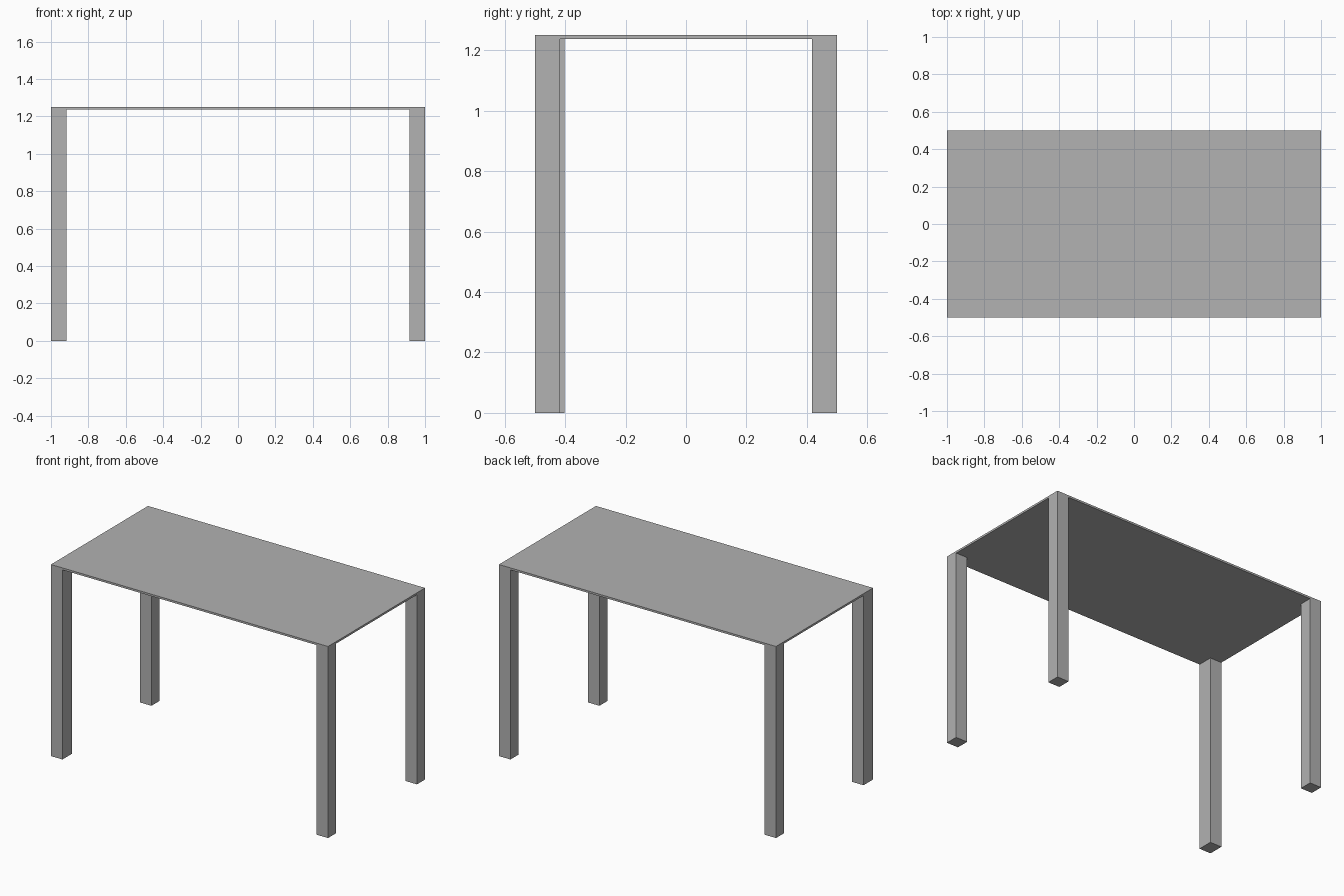
import bpy

cube = bpy.data.objects.get("Cube")
if cube:
    bpy.data.objects.remove(cube, do_unlink=True)

HALF_X, HALF_Y, HEIGHT = 1.0, 0.5, 1.25
TOP_THICKNESS = 0.013
LEG = 0.083
DEEP_LEG = 0.098

grey = bpy.data.materials.new("light_grey")
grey.use_nodes = True
colour = (0.445, 0.445, 0.445, 1)
grey.diffuse_color = colour
grey.node_tree.nodes["Principled BSDF"].inputs["Base Color"].default_value = colour


def box(name, size, centre):
    """Add a flat-shaded box of the given full size."""
    bpy.ops.mesh.primitive_cube_add(size=1, location=centre)
    obj = bpy.context.object
    obj.name = name
    obj.scale = size
    bpy.ops.object.transform_apply(location=False, rotation=False, scale=True)
    obj.data.materials.append(grey)
    return obj


# Thin table top
box("table_top", (2 * HALF_X, 2 * HALF_Y, TOP_THICKNESS),
    (0, 0, HEIGHT - TOP_THICKNESS / 2))

# Legs flush with the corners; the front right one is slightly deeper
leg_height = HEIGHT - TOP_THICKNESS
for side, sx in (("left", 1), ("right", -1)):
    for end, sy in (("front", -1), ("back", 1)):
        depth = DEEP_LEG if (side, end) == ("right", "front") else LEG
        box(f"{end}_{side}_leg", (LEG, depth, leg_height),
            (sx * (HALF_X - LEG / 2), sy * (HALF_Y - depth / 2), leg_height / 2))
